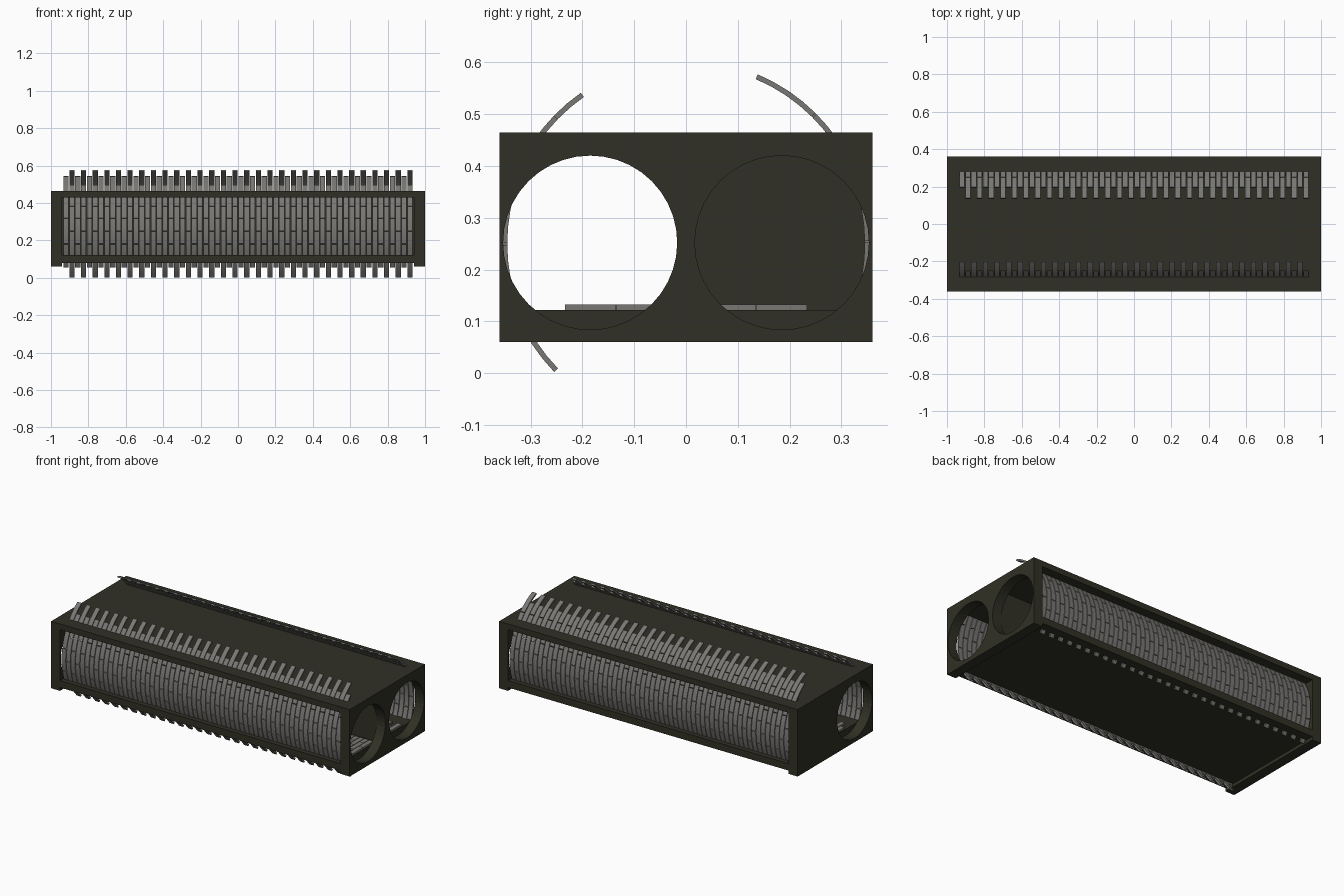
import bpy, bmesh, math
from mathutils import Vector

if "Cube" in bpy.data.objects:
    bpy.data.objects.remove(bpy.data.objects["Cube"])


def material(name, rgb):
    m = bpy.data.materials.new(name)
    m.diffuse_color = (*rgb, 1)
    m.use_nodes = True
    m.node_tree.nodes["Principled BSDF"].inputs["Base Color"].default_value = m.diffuse_color
    return m


OLIVE = material("dark_olive", (0.030, 0.030, 0.019))
GREY = material("warm_grey", (0.190, 0.185, 0.175))


def finish(bm, name, mat):
    bmesh.ops.recalc_face_normals(bm, faces=bm.faces)
    mesh = bpy.data.meshes.new(name)
    bm.to_mesh(mesh)
    bm.free()
    mesh.materials.append(mat)
    ob = bpy.data.objects.new(name, mesh)
    bpy.context.collection.objects.link(ob)
    return ob


def add_box(bm, x0, x1, y0, y1, z0, z1):
    vs = bmesh.ops.create_cube(bm, size=1)["verts"]
    for v in vs:
        v.co = Vector(((x0 + x1) / 2 + v.co.x * (x1 - x0),
                       (y0 + y1) / 2 + v.co.y * (y1 - y0),
                       (z0 + z1) / 2 + v.co.z * (z1 - z0)))


def box(name, mat, *dims):
    bm = bmesh.new()
    add_box(bm, *dims)
    return finish(bm, name, mat)


def end_plate(name, x, hole_ys):
    """Rectangular plate with round openings, 0.06 thick along +x."""
    bm = bmesh.new()
    loops = [[(-0.36, 0.06), (0.36, 0.06), (0.36, 0.465), (-0.36, 0.465)]]
    for hy in hole_ys:
        loops.append([(hy + 0.168 * math.cos(math.tau * i / 40),
                       0.252 + 0.168 * math.sin(math.tau * i / 40)) for i in range(40)])
    edges = []
    for loop in loops:
        vs = [bm.verts.new((x, y, z)) for y, z in loop]
        edges += [bm.edges.new((vs[i - 1], vs[i])) for i in range(len(vs))]
    bmesh.ops.triangle_fill(bm, use_beauty=True, edges=edges)
    geo = bmesh.ops.extrude_face_region(bm, geom=bm.faces[:])["geom"]
    bmesh.ops.translate(bm, vec=(0.06, 0, 0),
                        verts=[g for g in geo if isinstance(g, bmesh.types.BMVert)])
    return finish(bm, name, OLIVE)


# Housing: floor, roof, centre wall and the two end plates
box("floor_plate", OLIVE, -0.94, 0.94, -0.36, 0.36, 0.08, 0.122)
box("roof_plate", OLIVE, -0.94, 0.94, -0.36, 0.36, 0.43, 0.465)
box("centre_wall", OLIVE, -0.94, 0.94, -0.015, 0.015, 0.122, 0.43)
end_plate("right_end_plate", 0.94, (-0.185, 0.185))
end_plate("left_end_plate", -1.0, (-0.185,))

# Staggered tile layout along x
COLS, X0, W, GAP = 60, -0.935, 1.87 / 60, 0.0035
STEP = 11.1
R_OUT, R_IN, CZ = 0.355, 0.345, 0.25


def arc_tile(bm, x0, x1, a0, a1, segs=4):
    rings = []
    for i in range(segs + 1):
        a = math.radians(a0 + (a1 - a0) * i / segs)
        c, s = math.cos(a), math.sin(a)
        rings.append([bm.verts.new((x, r * c, CZ + r * s))
                      for x, r in ((x0, R_IN), (x1, R_IN), (x1, R_OUT), (x0, R_OUT))])
    for p, q in zip(rings, rings[1:]):
        for k in range(4):
            n = (k + 1) % 4
            bm.faces.new((p[k], p[n], q[n], q[k]))
    bm.faces.new(rings[0][::-1])
    bm.faces.new(rings[-1])


def curved_screen(name, start):
    """Even columns begin at start, odd columns are shifted half a tile."""
    bm = bmesh.new()
    for c in range(COLS):
        x = X0 + c * W
        for t in range(4):
            a = start + (c % 2 + 2 * t) * STEP
            arc_tile(bm, x + GAP / 2, x + W - GAP / 2, a + 0.25, a + 2 * STEP - 0.25)
    ob = finish(bm, name, GREY)
    bpy.context.view_layer.objects.active = ob
    ob.select_set(True)
    bpy.ops.object.shade_smooth_by_angle(angle=math.radians(30))
    ob.select_set(False)


# Front and back curved screens
curved_screen("front_screen", 124.6)
curved_screen("back_screen", -32.6)

# Flat tiled mats on the floor of each tunnel
for side, name in ((-1, "front_floor_mat"), (1, "back_floor_mat")):
    bm = bmesh.new()
    for c in range(COLS):
        x = X0 + c * W
        cuts = (0.035, 0.135, 0.235) if c % 2 else (0.035, 0.085, 0.185)
        for a, b in zip(cuts, cuts[1:]):
            y0, y1 = sorted((side * (a + 0.001), side * (b - 0.001)))
            add_box(bm, x + GAP / 2, x + W - GAP / 2, y0, y1, 0.122, 0.133)
    finish(bm, name, GREY)
